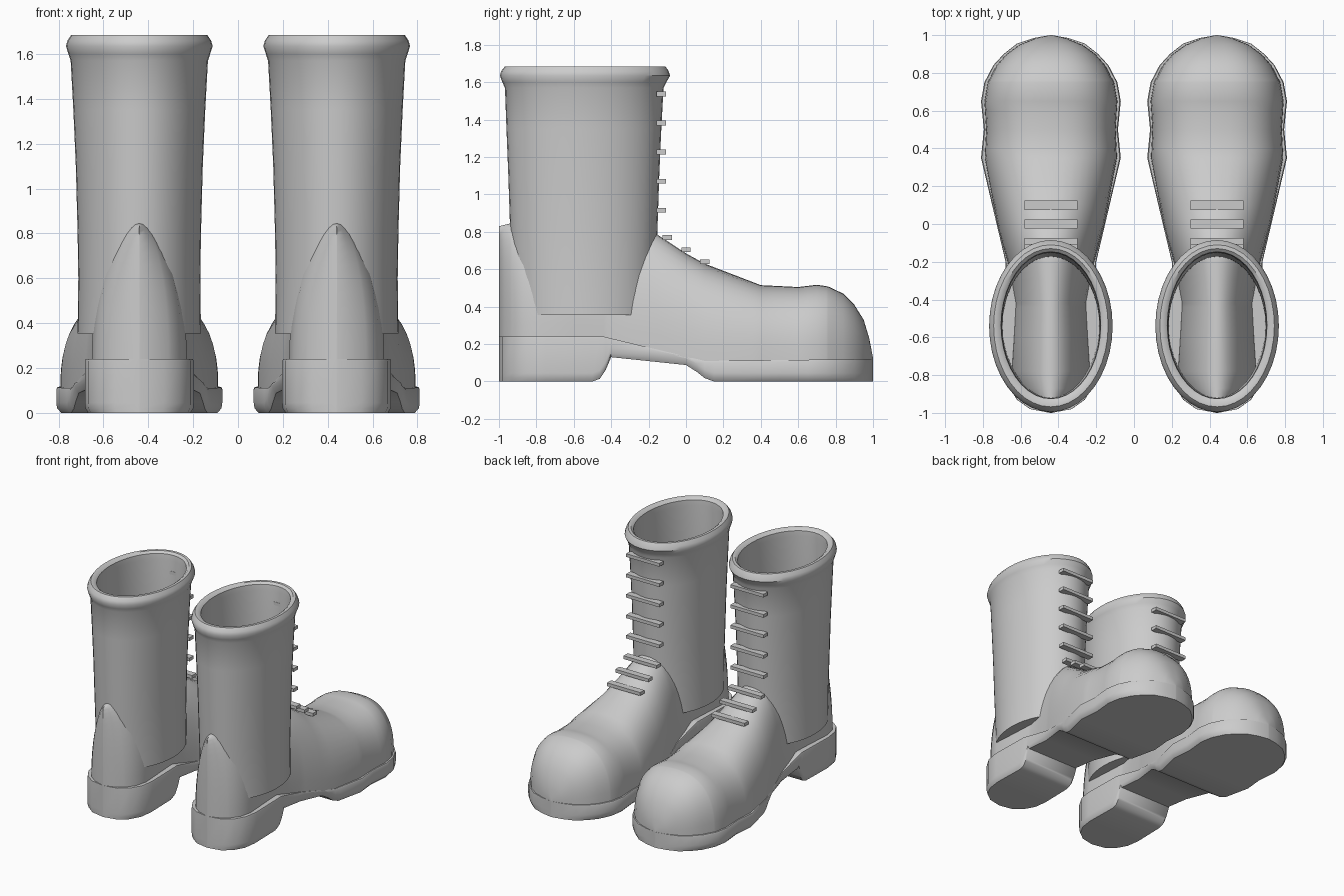
import bpy, bmesh, math

if "Cube" in bpy.data.objects:
    bpy.data.objects.remove(bpy.data.objects["Cube"])

leather = bpy.data.materials.new("grey leather")
leather.diffuse_color = (0.6, 0.6, 0.6, 1)
leather.use_nodes = True
leather.node_tree.nodes["Principled BSDF"].inputs["Base Color"].default_value = leather.diffuse_color
BOOT_X = 0.44


def loft(name, rings, close_start=True, close_end=True, smooth=40):
    """Skin a list of closed point rings into one object."""
    bm = bmesh.new()
    rows = [[bm.verts.new(p) for p in ring] for ring in rings]
    n = len(rows[0])
    for a, b in zip(rows, rows[1:]):
        for i in range(n):
            j = (i + 1) % n
            bm.faces.new((a[i], a[j], b[j], b[i]))
    if close_start:
        bm.faces.new(rows[0][::-1])
    if close_end:
        bm.faces.new(rows[-1])
    bmesh.ops.recalc_face_normals(bm, faces=bm.faces)
    me = bpy.data.meshes.new(name)
    bm.to_mesh(me)
    bm.free()
    me.materials.append(leather)
    ob = bpy.data.objects.new(name, me)
    bpy.context.collection.objects.link(ob)
    bpy.ops.object.select_all(action='DESELECT')
    ob.select_set(True)
    bpy.context.view_layer.objects.active = ob
    bpy.ops.object.shade_smooth_by_angle(angle=math.radians(smooth))
    return ob


def lerp(table, y):
    """Read a value from a list of (y, value) pairs."""
    for (y0, v0), (y1, v1) in zip(table, table[1:]):
        if y <= y1:
            return v0 + (v1 - v0) * max(0, (y - y0) / (y1 - y0))
    return table[-1][1]


# outlines along the length of the boot
foot_top = [(-1, .83), (-.94, .845), (-.16, .79), (0, .685), (.1, .63), (.4, .515),
            (.6, .505), (.7, .517), (.76, .508), (.84, .47), (.9, .41),
            (.95, .33), (.98, .23), (1, .125)]
foot_half = [(-1, .003), (-.97, .09), (-.93, .145), (-.87, .19), (-.78, .212),
             (-.6, .2), (-.42, .19), (-.3, .215), (-.2, .23), (0, .285),
             (.35, .35), (.5, .343), (.65, .352), (.75, .335), (.84, .288),
             (.9, .235), (.95, .165), (.985, .075), (1, .003)]
sole_half = [(-1, .004), (-.98, .11), (-.93, .18), (-.85, .228), (-.75, .243),
             (-.4, .235), (-.2, .24), (.35, .37), (.5, .355), (.65, .37),
             (.75, .352), (.84, .305), (.9, .25), (.955, .18), (.985, .09), (1, .004)]
sole_top = [(-1, .24), (-.44, .24), (.1, .11), (1, .12)]
sole_bottom = [(-1, 0), (-.5, 0), (-.46, .015), (-.43, .06), (-.4, .13), (0, .088),
               (.06, .05), (.1, .018), (.15, 0), (1, 0)]


def stations(*tables):
    return sorted({y for t in tables for y, _ in t})


def foot_ring(cx, y):
    w, h, base = lerp(foot_half, y), lerp(foot_top, y), lerp(sole_top, y) - .005
    # oval at the heel, squarer toward the toe
    e = 1 - .2 * min(1, max(0, (y + .3) / .6))
    pts = []
    for i in range(25):
        a = math.pi * i / 24
        c, s = math.cos(a), max(0, math.sin(a))
        pts.append((cx + w * math.copysign(abs(c) ** e, c), y, base + (h - base) * s ** e))
    return pts


def sole_ring(cx, y):
    w, t, b = lerp(sole_half, y), lerp(sole_top, y), lerp(sole_bottom, y)
    side = [(.94, b), (.99, b + .02), (1, b + .045), (1, t - .01), (.985, t)]
    return ([(cx + w * k, y, z) for k, z in side] +
            [(cx - w * k, y, z) for k, z in reversed(side)])


# shaft profile: z, back y, front y, half width, from outer bottom over the rim to the floor
shaft = [(.355, -.92, -.16, .275), (.6, -.93, -.158, .272), (.8, -.94, -.153, .275),
         (1.1, -.95, -.143, .283), (1.35, -.96, -.132, .294), (1.57, -.968, -.12, .306),
         (1.60, -.982, -.105, .316), (1.635, -.995, -.085, .327), (1.66, -.988, -.093, .32),
         (1.685, -.968, -.11, .303), (1.685, -.945, -.13, .283), (1.67, -.925, -.147, .264),
         (1.63, -.922, -.152, .26), (1.3, -.93, -.158, .265), (.8, -.92, -.172, .258),
         (.365, -.90, -.18, .256)]


def shaft_ring(cx, z, y0, y1, w):
    return [(cx + w * math.cos(math.tau * i / 40),
             (y0 + y1) / 2 + (y1 - y0) / 2 * math.sin(math.tau * i / 40), z)
            for i in range(40)]


laces = [(-.132, z) for z in (1.537, 1.382, 1.227, 1.07, .915)]
laces += [(-.1, .77), (0, .705), (.1, .64)]

for side, cx in (("left", -BOOT_X), ("right", BOOT_X)):
    loft(side + "_sole", [sole_ring(cx, y) for y in stations(sole_half, sole_top, sole_bottom)])
    loft(side + "_foot", [foot_ring(cx, y) for y in stations(foot_half, foot_top, sole_top)])
    loft(side + "_shaft", [shaft_ring(cx, *row) for row in shaft])
    # lace bars up the front
    for n, (y, z) in enumerate(laces):
        rings = [[(x, y + dy, z + dz) for dy, dz in
                  ((-.025, -.0125), (.025, -.0125), (.025, .0125), (-.025, .0125))]
                 for x in (cx - .14, cx + .14)]
        loft(f"{side}_lace_{n + 1}", rings)
